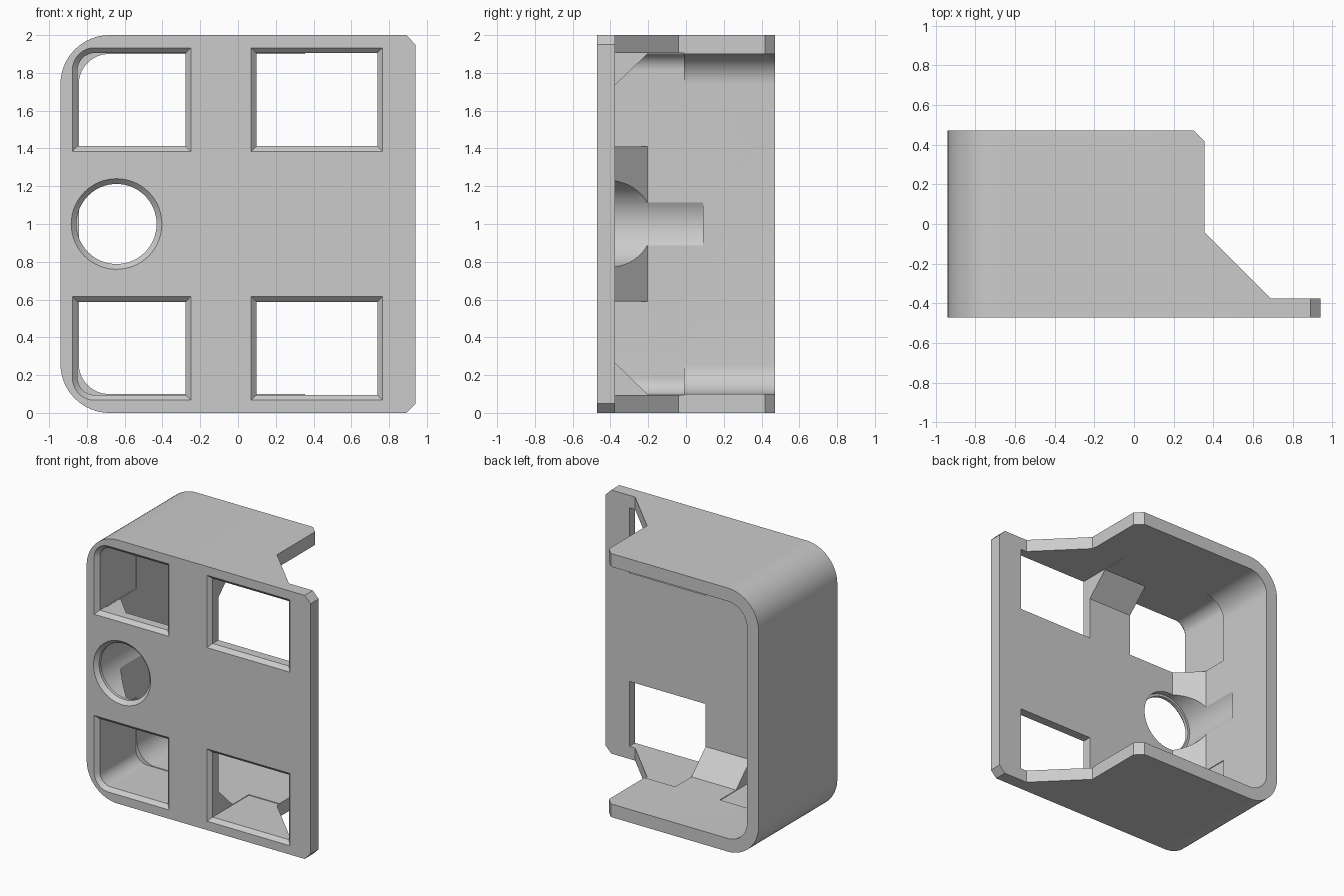
import bpy, bmesh, math
from mathutils import Vector

cube = bpy.data.objects.get("Cube")
if cube:
    bpy.data.objects.remove(cube, do_unlink=True)

grey = bpy.data.materials.new("light_grey")
grey.use_nodes = True
COLOUR = (0.6, 0.6, 0.6, 1)
grey.diffuse_color = COLOUR
grey.node_tree.nodes["Principled BSDF"].inputs["Base Color"].default_value = COLOUR


def loft(name, rings):
    """Closed solid through rings that share a point count."""
    bm = bmesh.new()
    loops = [[bm.verts.new(p) for p in ring] for ring in rings]
    n = len(loops[0])
    for a, b in zip(loops, loops[1:]):
        for i in range(n):
            j = (i + 1) % n
            bm.faces.new((a[i], a[j], b[j], b[i]))
    bm.faces.new(loops[0])
    bm.faces.new(loops[-1])
    bmesh.ops.recalc_face_normals(bm, faces=bm.faces[:])
    mesh = bpy.data.meshes.new(name)
    bm.to_mesh(mesh)
    bm.free()
    mesh.materials.append(grey)
    obj = bpy.data.objects.new(name, mesh)
    bpy.context.collection.objects.link(obj)
    return obj


def extrude(name, points, axis, lo, hi):
    """Extrude a 2D profile along an axis (0 = x, 1 = y, 2 = z)."""
    def place(p, t):
        c = list(p)
        c.insert(axis, t)
        return Vector(c)
    return loft(name, [[place(p, t) for p in points] for t in (lo, hi)])


def rect(x0, x1, z0, z1, low_r=0, high_r=0):
    """Rectangle in x and z with optional rounded corners on the -x side."""
    def corner(cx, cz, r, start):
        if not r:
            return [(cx, cz)]
        return [(cx + r * math.cos(start + i * math.pi / 32),
                 cz + r * math.sin(start + i * math.pi / 32)) for i in range(17)]
    top = corner(x0 + high_r, z1 - high_r, high_r, math.pi / 2)
    bottom = corner(x0 + low_r, z0 + low_r, low_r, math.pi)
    return [(x1, z0), (x1, z1)] + top + bottom


def combine(target, other, operation):
    other.hide_render = True
    mod = target.modifiers.new("cut", 'BOOLEAN')
    mod.operation = operation
    mod.solver = 'EXACT'
    mod.object = other
    bpy.context.view_layer.objects.active = target
    bpy.ops.object.modifier_apply(modifier=mod.name)
    bpy.data.objects.remove(other, do_unlink=True)


FRONT, BACK, PLATE = -0.472, 0.472, -0.375

# Outer block: rounded on one side, chamfered on the other
outline = rect(-0.94, 0.94, 0, 2, 0.26, 0.26)[2:]
outline += [(0.89, 0), (0.94, 0.05), (0.94, 1.95), (0.89, 2)]
body = extrude("bracket_body", outline, 1, FRONT, BACK)

# Hollow behind the front plate, open at the back and one side
combine(body, extrude("cavity", rect(-0.843, 2, 0.1, 1.9, 0.16, 0.16), 1, PLATE, 1),
        'DIFFERENCE')

# Trim top and bottom walls to their stepped outline
trim = [(0.3, BACK), (0.355, 0.417), (0.355, -0.04), (0.69, PLATE),
        (2, PLATE), (2, 1), (0.3, 1)]
combine(body, extrude("wall_trim", trim, 2, -1, 3), 'DIFFERENCE')

# Sloped braces between the plate and the walls
for z, s in ((0.1, 1), (1.9, -1)):
    brace = [(-0.4, z - 0.03 * s), (-0.205, z - 0.03 * s), (-0.205, z),
             (PLATE, z + 0.165 * s), (-0.4, z + 0.165 * s)]
    combine(body, extrude("wall_brace", brace, 0, -0.277, 0.098), 'UNION')
side = [(-0.87, -0.4), (-0.675, -0.4), (-0.675, PLATE), (-0.843, -0.205), (-0.87, -0.205)]
combine(body, extrude("side_brace", side, 2, 0.59, 1.41), 'UNION')

# Four windows with bevelled front edges
BEVEL = 0.028
for x0, x1, round_r in ((-0.849, -0.277, 0.09), (0.098, 0.738, 0)):
    for z0, z1, upper in ((0.095, 0.588, False), (1.412, 1.905, True)):
        rings = []
        for y, g in ((FRONT - 0.01, BEVEL + 0.01), (FRONT + BEVEL, 0), (-0.01, 0)):
            r = round_r + g if round_r else 0
            ring = rect(x0 - g, x1 + g, z0 - g, z1 + g,
                        0 if upper else r, r if upper else 0)
            rings.append([(x, y, z) for x, z in ring])
        combine(body, loft("window_cutter", rings), 'DIFFERENCE')

# Round hole with bevelled lip and a wider bore behind it
rings = []
for y, r in ((FRONT - 0.01, 0.25), (FRONT + BEVEL, 0.212), (-0.42, 0.212),
             (-0.42, 0.23), (0.09, 0.23)):
    rings.append([(-0.643 + r * math.cos(i * math.pi / 32), y,
                   1 + r * math.sin(i * math.pi / 32)) for i in range(64)])
combine(body, loft("hole_cutter", rings), 'DIFFERENCE')

# Smooth the rounded walls, keep the edges sharp
bpy.ops.object.select_all(action='DESELECT')
body.select_set(True)
bpy.context.view_layer.objects.active = body
bpy.ops.object.shade_smooth_by_angle(angle=math.radians(25))
